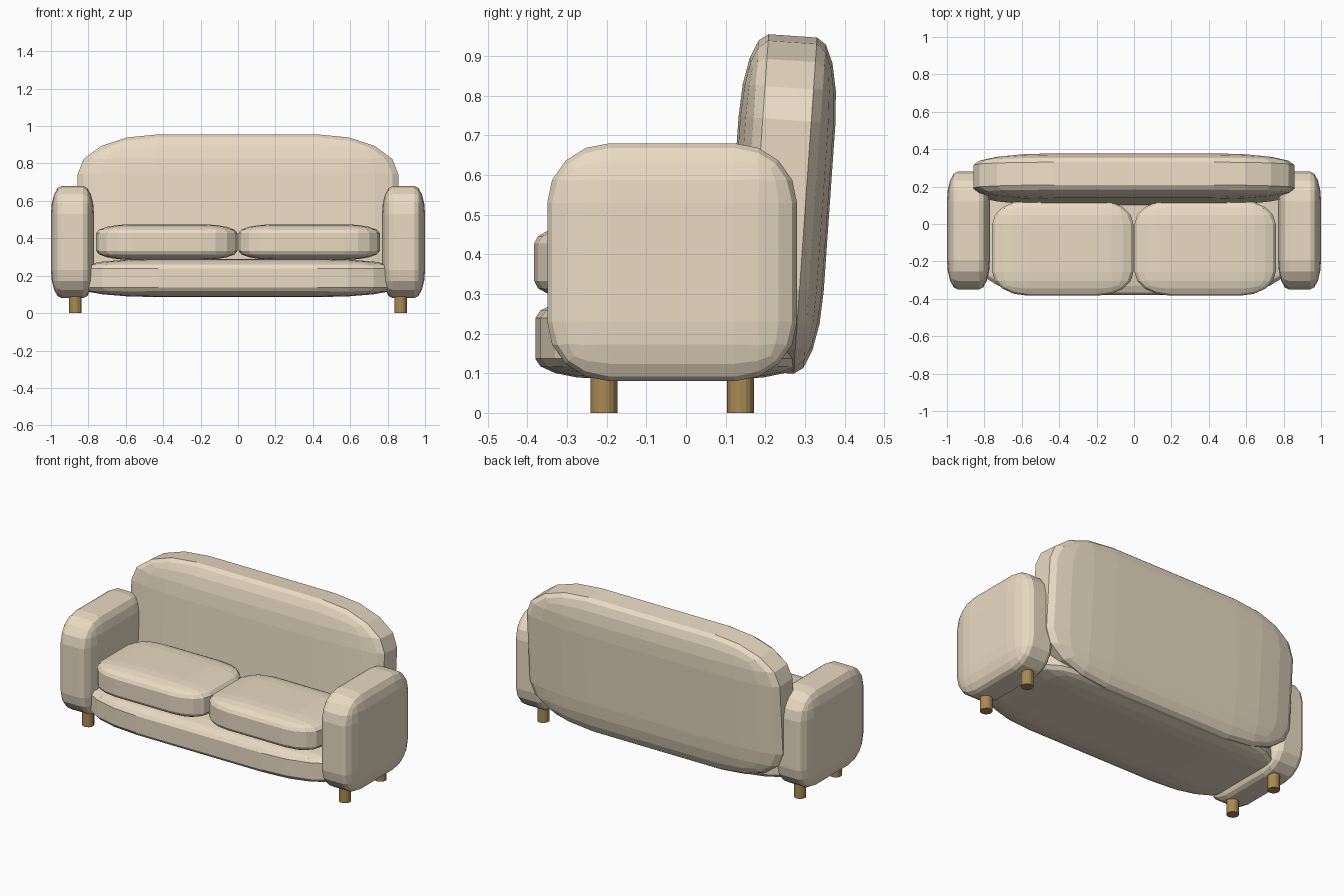
import bpy, bmesh, math
from mathutils import Matrix

if "Cube" in bpy.data.objects:
    bpy.data.objects.remove(bpy.data.objects["Cube"])


def material(name, rgb):
    m = bpy.data.materials.new(name)
    m.diffuse_color = (*rgb, 1)
    m.use_nodes = True
    m.node_tree.nodes["Principled BSDF"].inputs["Base Color"].default_value = m.diffuse_color
    return m


fabric = material("tan_fabric", (0.82, 0.71, 0.55))
wood = material("brown_wood", (0.40, 0.26, 0.09))


def add_object(name, bm, mat, location, tilt=0):
    mesh = bpy.data.meshes.new(name)
    bm.to_mesh(mesh)
    bm.free()
    mesh.materials.append(mat)
    ob = bpy.data.objects.new(name, mesh)
    ob.location = location
    ob.rotation_euler.x = math.radians(tilt)
    bpy.context.collection.objects.link(ob)
    return ob


def padded_box(name, size, location, tilt=0):
    # unit cube rounded first, then stretched, so the rounding follows the proportions
    bm = bmesh.new()
    bmesh.ops.create_cube(bm, size=1)
    bmesh.ops.bevel(bm, geom=bm.edges[:], offset=0.25, offset_type='OFFSET',
                    segments=4, profile=0.5, affect='EDGES')
    bmesh.ops.transform(bm, matrix=Matrix.Diagonal((*size, 1)), verts=bm.verts)
    return add_object(name, bm, fabric, location, tilt)


def leg(name, x, y):
    bm = bmesh.new()
    bmesh.ops.create_cone(bm, cap_ends=True, segments=16, radius1=0.034,
                          radius2=0.034, depth=0.12)
    return add_object(name, bm, wood, (x, y, 0.06))


# base and leaning backrest
padded_box("base", (1.70, 0.68, 0.205), (0, -0.04, 0.188))
padded_box("backrest", (1.715, 0.245, 0.85), (0, 0.24, 0.527), tilt=-4)

# mirrored cushions, arms and legs
for side, s in (("left", -1), ("right", 1)):
    padded_box(side + "_seat_cushion", (0.755, 0.51, 0.19), (s * 0.3805, -0.128, 0.38))
    padded_box(side + "_arm", (0.23, 0.63, 0.60), (s * 0.885, -0.035, 0.38))
    leg(side + "_front_leg", s * 0.87, -0.207)
    leg(side + "_back_leg", s * 0.87, 0.138)
